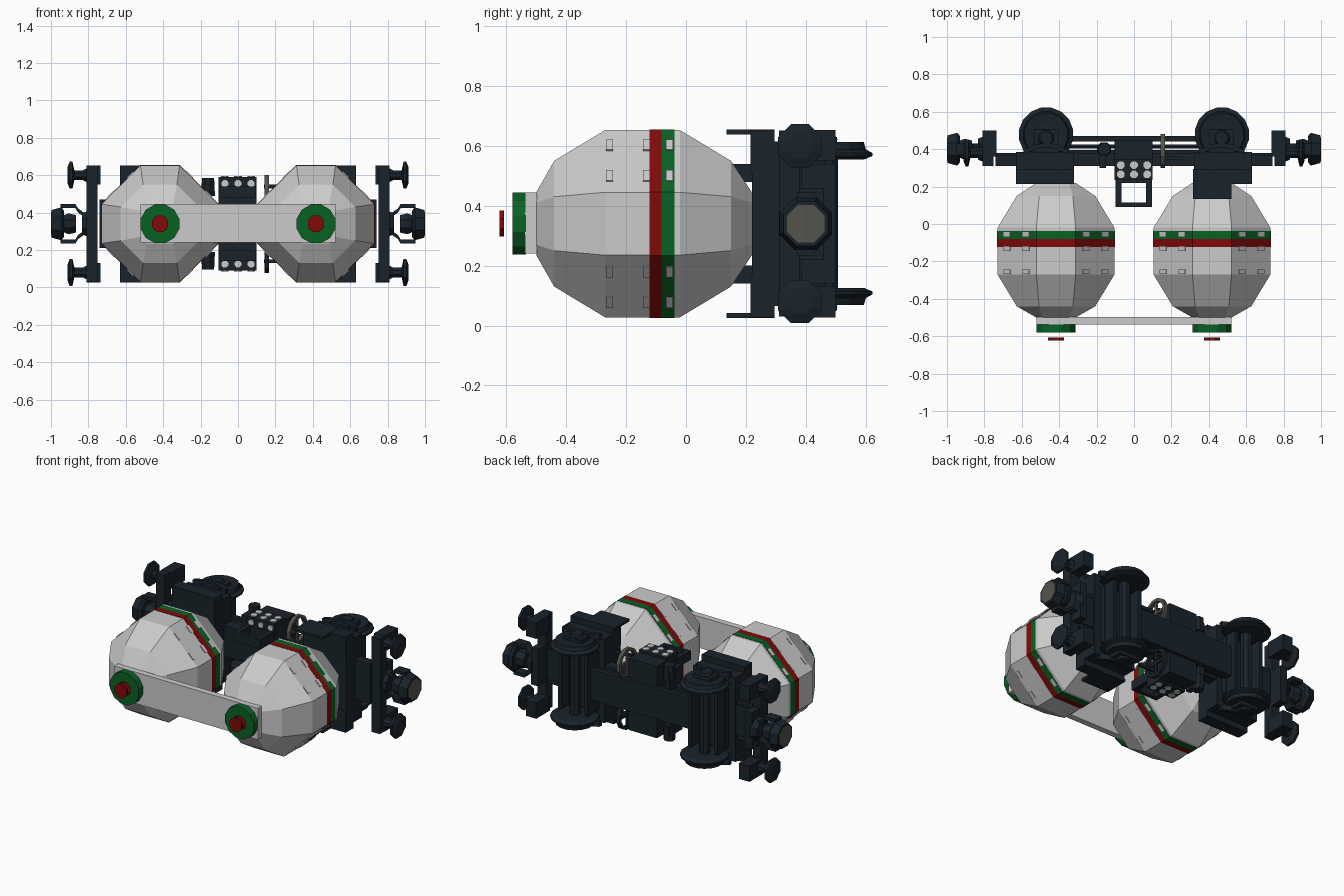
import bpy, bmesh
from math import pi, cos, sin
from mathutils import Matrix, Vector

if "Cube" in bpy.data.objects:
    bpy.data.objects.remove(bpy.data.objects["Cube"])

ZC = 0.34  # the wagon lies on its side: width runs along z, wheels face +y


def mat(name, rgb):
    m = bpy.data.materials.new(name)
    m.diffuse_color = (*rgb, 1)
    m.use_nodes = True
    m.node_tree.nodes["Principled BSDF"].inputs["Base Color"].default_value = m.diffuse_color
    return m


DARK = mat("dark_steel", (0.010, 0.017, 0.024))
RED = mat("red", (0.22, 0.003, 0.003))
GREEN = mat("green", (0.003, 0.12, 0.018))
TAN = mat("dull_metal", (0.09, 0.09, 0.075))
PALE = mat("pale_metal", (0.6, 0.6, 0.6))


def finish(name, bm, material):
    bmesh.ops.recalc_face_normals(bm, faces=bm.faces)
    me = bpy.data.meshes.new(name)
    bm.to_mesh(me)
    bm.free()
    ob = bpy.data.objects.new(name, me)
    bpy.context.collection.objects.link(ob)
    if material:
        me.materials.append(material)
    return ob


def box(name, x, y, z, material=DARK, rot=None):
    bm = bmesh.new()
    size = Vector((x[1] - x[0], y[1] - y[0], z[1] - z[0], 1))
    c = Vector(((x[0] + x[1]) / 2, (y[0] + y[1]) / 2, (z[0] + z[1]) / 2))
    m = Matrix.Translation(c) @ (rot or Matrix()) @ Matrix.Diagonal(size)
    bmesh.ops.create_cube(bm, size=1, matrix=m)
    return finish(name, bm, material)


def loft(name, rings, material, caps=True, closed=False):
    bm = bmesh.new()
    vs = [[bm.verts.new(p) for p in r] for r in rings]
    n = len(vs[0])
    for a, b in zip(vs, vs[1:] + ([vs[0]] if closed else [])):
        for i in range(n):
            bm.faces.new((a[i], a[(i + 1) % n], b[(i + 1) % n], b[i]))
    if caps and not closed:
        bm.faces.new(vs[0])
        bm.faces.new(vs[-1])
    return finish(name, bm, material)


def turned(name, centre, axis, profile, n, material=DARK, closed=False):
    """Lathe (position, radius) pairs around an axis through centre."""
    k = "xyz".index(axis)
    rings = []
    for t, r in profile:
        ring = []
        for i in range(n):
            a = 2 * pi * (i + 0.5) / n
            p = list(centre)
            p[k] += t
            p[(k + 1) % 3] += r * cos(a)
            p[(k + 2) % 3] += r * sin(a)
            ring.append(p)
        rings.append(ring)
    return loft(name, rings, material, closed=closed)


def octagon(x, y, r, f):
    pts = [(f, r), (r, f), (r, -f), (f, -r), (-f, -r), (-r, -f), (-r, f), (-f, r)]
    return [(x + a, y, ZC + b) for a, b in pts]


# Faceted tanks with painted bands, lashing plates and end caps
TANK = [(-.50, .105, .07), (-.44, .21, .09), (-.27, .3125, .105),
        (-.02, .3125, .105), (.15, .21, .09), (.22, .105, .07)]
for side in (-1, 1):
    cx = .417 * side
    loft("tank", [octagon(cx, *t) for t in TANK], None)
    loft("red_band", [octagon(cx, y, .3145, .1055) for y in (-.122, -.081)], RED)
    loft("green_band", [octagon(cx, y, .3145, .1055) for y in (-.081, -.038)], GREEN)
    for sx in (-1, 1):
        for sz in (-1, 1):
            rot = Matrix.Rotation(sx * sz * pi / 4, 4, "Y")
            for off in (.158, .26):
                for y in (-.255, -.132, -.055):
                    x, z = cx + sx * off, ZC + sz * (.4185 - off)
                    box("lashing_plate", (x - .024, x + .024), (y - .012, y + .012),
                        (z - .005, z + .005), PALE if y > -.1 else None, rot)
    turned("cap_ring", (cx, 0, ZC), "y",
           [(-.535, .107), (-.58, .107), (-.58, .045), (-.535, .045)], 12, GREEN, True)
    turned("cap_hub", (cx, 0, ZC), "y", [(-.535, .05), (-.565, .04)], 8, RED)
    turned("cap_knob", (cx, 0, ZC), "y", [(-.607, .047), (-.622, .047)], 8, RED)

# Walkway joining the tanks
box("walkway", (-.52, .52), (-.537, -.497), (.24, .445), None)

# Central underframe: upper beam, sole plate and rods between
box("centre_beam", (-.74, .74), (.31, .38), (.24, .44))
box("sole_plate", (-.36, .36), (.44, .47), (.24, .44))
box("beam_web", (-.36, .36), (.38, .395), (.26, .42))
for s in (-1, 1):
    turned("brake_rod", (0, .415, ZC + s * .08), "x", [(-.36, .012), (.36, .012)], 6)


def zr(s, a, b):
    """z range between distances a and b from the centre on side s."""
    return tuple(sorted((ZC + s * a, ZC + s * b)))


# Wheel units at both ends
for e in (-1, 1):
    def xr(a, b):
        return tuple(sorted((e * a, e * b)))

    box("saddle", xr(.32, .63), (.22, .385), (.14, .54))
    box("axle_housing", xr(.36, .58), (.36, .42), (.15, .53))
    turned("axle", (.47 * e, .475, ZC), "z", [(-.23, .035), (.23, .035)], 8)
    for dx in (.375, .565):
        box("axle_guard", xr(dx - .012, dx + .012), (.40, .50), (.14, .54))
    for s in (-1, 1):
        # coned tread with a wide flange on the inside
        turned("wheel", (.47 * e, .478, ZC), "z",
               [(s * .215, .12), (s * .226, .147), (s * .236, .147), (s * .248, .125),
                (s * .272, .118), (s * .266, .06)], 16)
        box("saddle_shoulder", xr(.32, .63), (.215, .295), zr(s, .17, .313))
        box("side_frame", xr(.32, .63), (.29, .385), zr(s, .2, .275))
        box("axle_box", xr(.405, .535), (.38, .505), zr(s, .25, .29))
        turned("axle_cover", (.47 * e, .46, ZC), "z", [(s * .28, .05), (s * .305, .035)], 8)
        # curved leaf spring above the axle box
        arc = [(.47 + .12 * t, .37 + .04 * (1 - t * t)) for t in (-1, -.5, 0, .5, 1)]
        za, zb = ZC + s * .265, ZC + s * .303
        loft("leaf_spring", [[(e * x, y, za), (e * x, y + .025, za), (e * x, y + .025, zb),
                              (e * x, y, zb)] for x, y in arc], DARK)
        if e == 1:
            box("side_step", (.315, .52), (.135, .295), zr(s, .298, .315))

        # Buffers on the end beam
        box("buffer_mount", xr(.735, .81), (.36, .50), zr(s, .21, .313))
        turned("buffer", (0, .38, ZC + s * .26), "x",
               [(e * .80, .045), (e * .83, .028), (e * .875, .028), (e * .885, .078),
                (e * .90, .078), (e * .912, .045)], 8)
        # forked coupler arms
        loft("coupler_arm", [[(e * x, y, ZC + s * w) for y, w in
                              ((.37, b), (.43, b), (.43, b + .022), (.37, b + .022))]
                             for x, b in ((.82, .035), (.855, .06), (.87, .084), (.95, .084))], DARK)
        box("frame_leg", xr(.63, .74), (.31, .37), zr(s, .06, .13))

    box("end_beam", xr(.75, .81), (.31, .38), (.03, .652))
    box("end_beam_web", xr(.75, .80), (.38, .46), (.22, .46))
    turned("coupler_socket", (0, .4, ZC), "x", [(e * .79, .08), (e * .835, .06)], 8)
    turned("coupler_neck", (0, .4, ZC), "x", [(e * .865, .05), (e * .905, .06), (e * .93, .05)], 8)
    turned("coupler_head", (0, .4, ZC), "x",
           [(e * .93, .075), (e * .945, .095), (e * .997, .08)], 8)
    turned("coupler_face", (0, .4, ZC), "x", [(e * .985, .068), (e * 1.0, .068)], 8, TAN)

# Equipment boxes, valves and brake wheels on both flanks
for s in (-1, 1):
    box("equipment_box", (-.105, .10), (.24, .45), zr(s, .09, .235))
    box("equipment_lid", (-.105, .10), (.235, .345), zr(s, .235, .25))
    for x in (-.098, .063):
        box("rack_arm", (x, x + .032), (.09, .25), zr(s, .14, .2))
    box("rack_bar", (-.098, .095), (.09, .115), zr(s, .14, .2))
    box("rack_bar_inner", (-.07, .07), (.22, .24), zr(s, .14, .2))
    for x in (-.07, 0, .07):
        for y in (.265, .315):
            turned("gauge", (x, y, ZC), "z", [(s * .25, .022), (s * .256, .022)], 8, PALE)
        for z in (.165, .215):
            turned("front_gauge", (x, 0, ZC + s * z), "y", [(.24, .02), (.232, .02)], 8, PALE)
    box("valve_body", (-.185, -.15), (.30, .43), zr(s, .09, .21))
    turned("valve", (-.16, .40, ZC), "z", [(s * .15, .04), (s * .245, .035)], 8)
    turned("brake_wheel", (.155, .39, ZC + s * .17), "x",
           [(-.012, .095), (.012, .095), (.012, .075), (-.012, .075)], 12,
           TAN if s > 0 else DARK, True)
    for k in range(2):
        box("brake_spoke", (.149, .161), (.305, .475), (ZC + s * .17 - .008, ZC + s * .17 + .008),
            TAN if s > 0 else DARK, Matrix.Rotation(k * pi / 2, 4, "X"))
    box("brake_lever", (.14, .26), (.345, .36), zr(s, .19, .21))
